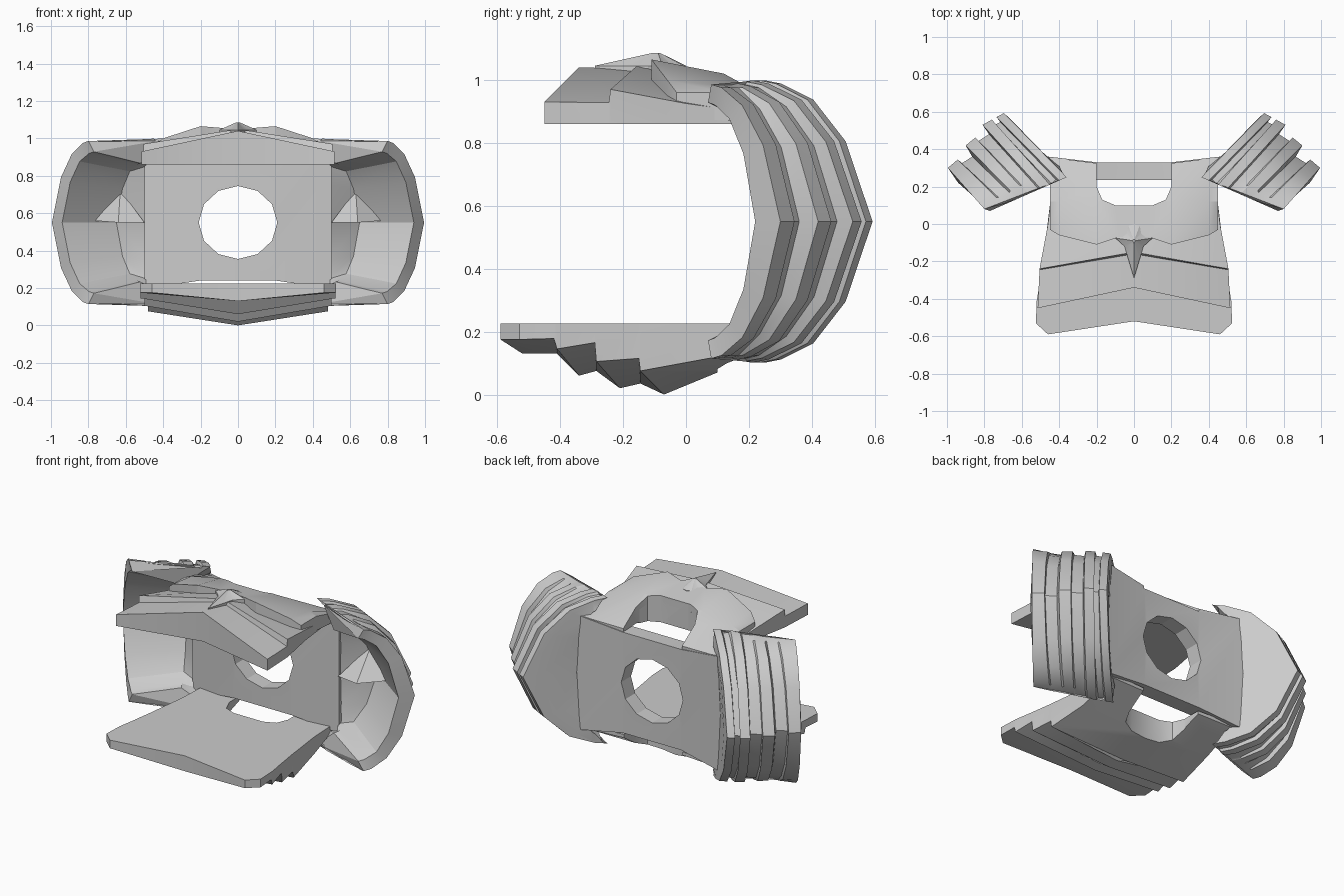
import bpy, bmesh, math

cube = bpy.data.objects.get("Cube")
if cube:
    bpy.data.objects.remove(cube, do_unlink=True)

steel = bpy.data.materials.new("plain grey")
steel.use_nodes = True
grey = (0.6, 0.6, 0.6, 1)
steel.diffuse_color = grey
steel.node_tree.nodes["Principled BSDF"].inputs["Base Color"].default_value = grey


def loft(name, rings):
    """Skin a list of closed rings and cap both ends with strips of quads."""
    bm = bmesh.new()
    rows = [[bm.verts.new(p) for p in ring] for ring in rings]
    n = len(rows[0])
    for a, b in zip(rows, rows[1:]):
        for i in range(n):
            j = (i + 1) % n
            bm.faces.new((a[i], a[j], b[j], b[i]))
    for row in (rows[0], rows[-1]):
        for i in range((n - 1) // 2):
            corners = (row[i], row[i + 1], row[n - 2 - i], row[n - 1 - i])
            bm.faces.new(list(dict.fromkeys(corners)))
    bmesh.ops.recalc_face_normals(bm, faces=bm.faces)
    mesh = bpy.data.meshes.new(name)
    bm.to_mesh(mesh)
    bm.free()
    mesh.materials.append(steel)
    obj = bpy.data.objects.new(name, mesh)
    bpy.context.collection.objects.link(obj)
    return obj


def activate(obj):
    bpy.ops.object.select_all(action='DESELECT')
    obj.select_set(True)
    bpy.context.view_layer.objects.active = obj


def cut(obj, cutter):
    mod = obj.modifiers.new("opening", 'BOOLEAN')
    mod.operation = 'DIFFERENCE'
    mod.solver = 'EXACT'
    mod.object = cutter
    activate(obj)
    bpy.ops.object.modifier_apply(modifier=mod.name)


def mirror(obj):
    obj.modifiers.new("mirror", 'MIRROR').use_mirror_merge = False


def ridged_plate(name, base, stations):
    """Plate flat at z = base and ridged along its centre line."""
    rings = []
    for w, ys, zs, yc, zc in stations:
        rings.append([(-w, ys, zs), (0, yc, zc), (w, ys, zs),
                      (w, ys, base), (0, yc, base), (-w, ys, base)])
    return loft(name, rings)


# Breast plate and stepped back plate
parts = [ridged_plate("breast_plate", 0.86, [
    (0.515, -0.45, 0.93, -0.34, 1.04),
    (0.505, -0.245, 0.928, -0.16, 1.035),
    (0.505, -0.24, 0.97, -0.15, 1.05),
    (0.46, 0.0, 0.925, 0.0, 1.04),
    (0.44, 0.18, 0.90, 0.18, 0.98)])]
parts.append(ridged_plate("back_plate", 0.225, [
    (0.46, -0.59, 0.175, -0.52, 0.13),
    (0.525, -0.53, 0.175, -0.47, 0.13),
    (0.52, -0.42, 0.178, -0.41, 0.13),
    (0.52, -0.41, 0.145, -0.34, 0.06),
    (0.50, -0.29, 0.165, -0.285, 0.075),
    (0.50, -0.285, 0.105, -0.21, 0.02),
    (0.48, -0.15, 0.115, -0.145, 0.035),
    (0.48, -0.145, 0.075, -0.07, 0.0),
    (0.45, 0.1, 0.12, 0.1, 0.07),
    (0.44, 0.33, 0.20, 0.31, 0.21)]))

# Raised upper chest, one section for each x
half = [(0.45, -0.03, 0.96, 0.96, 0.355, 0.90), (0.40, -0.06, 1.0, 0.98, 0.35, 0.895),
        (0.2, -0.11, 1.065, 1.02, 0.325, 0.88), (0.08, -0.07, 1.055, 1.02, 0.325, 0.88)]
rings = [[(s * x, yf, 0.88), (s * x, yf, zf), (s * x, 0.12, zm), (s * x, yb, zb), (s * x, yb, 0.858)]
         for s, row in ((-1, half), (1, half[::-1])) for x, yf, zf, zm, yb, zb in row]
parts.append(loft("upper_chest", rings))

# Collar openings in front and behind the neck
u_shape = [(-0.2, 0.6), (-0.2, 0.2), (-0.17, 0.13), (-0.1, 0.1),
           (0.1, 0.1), (0.17, 0.13), (0.2, 0.2), (0.2, 0.6)]
collar_cutter = loft("collar_cutter", [[(x, y, z) for x, y in u_shape] for z in (-0.5, 1.5)])
for part in parts:
    cut(part, collar_cutter)

# Shoulder wall with its neck hole
wall = loft("neck_wall", [[(x, 0.235 + bow, 0.24 - d), (x, 0.33 + bow, 0.24 - d),
                           (x, 0.33 + bow, 0.86 + d), (x, 0.235 + bow, 0.86 + d)]
                          for x, bow, d in ((-0.5, 0.035, 0.045), (-0.2, 0, 0),
                                            (0.2, 0, 0), (0.5, 0.035, 0.045))])
circle = [(0.21 * math.sin(math.tau * i / 12), 0.55 + 0.195 * math.cos(math.tau * i / 12))
          for i in range(12)]
neck_cutter = loft("neck_cutter", [[(x, y, z) for x, z in circle] for y in (-0.2, 0.8)])
cut(wall, neck_cutter)
parts.append(wall)
for cutter in (collar_cutter, neck_cutter):
    bpy.data.objects.remove(cutter, do_unlink=True)

# Shoulder guards with four bands and three grooves: outer point, inner point, height scale
section = [
    ((0.49, 0.365), (0.40, 0.31), 0.86), ((0.63, 0.53), (0.38, 0.27), 0.96),
    ((0.695, 0.593), (0.36, 0.25), 1.02), ((0.735, 0.572), (0.40, 0.233), 1.02),
    ((0.715, 0.545), (0.41, 0.23), 0.97), ((0.745, 0.53), (0.44, 0.215), 0.97),
    ((0.76, 0.558), (0.45, 0.21), 1.02), ((0.81, 0.53), (0.50, 0.19), 1.01),
    ((0.775, 0.48), (0.51, 0.187), 0.96), ((0.83, 0.445), (0.56, 0.165), 0.96),
    ((0.848, 0.462), (0.57, 0.16), 1.0), ((0.90, 0.42), (0.62, 0.137), 0.99),
    ((0.865, 0.36), (0.63, 0.132), 0.94), ((0.92, 0.325), (0.69, 0.11), 0.94),
    ((0.942, 0.345), (0.70, 0.107), 0.98), ((0.995, 0.30), (0.80, 0.08), 0.97),
    ((0.94, 0.22), (0.77, 0.07), 0.86), ((0.65, 0.43), (0.52, 0.19), 0.72),
    ((0.49, 0.275), (0.47, 0.285), 0.80)]
arch = [(1, 0.44), (0.85, 0.43), (0.55, 0.38), (0.25, 0.25), (0, 0)]
arch += [(t, -h) for t, h in arch[-2::-1]]
guard = loft("shoulder_guard", [
    [(o[0] + (i[0] - o[0]) * t, o[1] + (i[1] - o[1]) * t,
      0.55 + h * (max(k, 0.99) if t > 0.8 and k > 0.9 else k)) for o, i, k in section]
    for t, h in arch])
mirror(guard)

# Small wedge inside each shoulder
wedge = loft("inner_wedge", [
    [(0.50, 0.26, 0.55), (0.64, 0.24, 0.55), (0.77, 0.35, 0.56), (0.64, 0.44, 0.55)],
    [(0.62, 0.39, 0.71), (0.63, 0.385, 0.71), (0.64, 0.39, 0.71), (0.63, 0.43, 0.71)]])
mirror(wedge)

# Pointed chest ornament
side = [(0.03, -0.19), (0.05, -0.12), (0.1, -0.075), (0.045, -0.045), (0.03, -0.01)]
outline = [(0, -0.29)] + side + [(0, 0.0)] + [(-x, y) for x, y in side[::-1]]
ornament = loft("chest_ornament", [
    [(x, y, 1.0) for x, y in outline],
    [(x, y, 1.045) for x, y in outline],
    [(x * 0.1, -0.09 + (y + 0.09) * 0.1, 1.085) for x, y in outline]])

# Shade gentle bends smooth and keep hard creases
for obj in parts + [guard, wedge, ornament]:
    activate(obj)
    bpy.ops.object.shade_smooth_by_angle(angle=math.radians(25))
